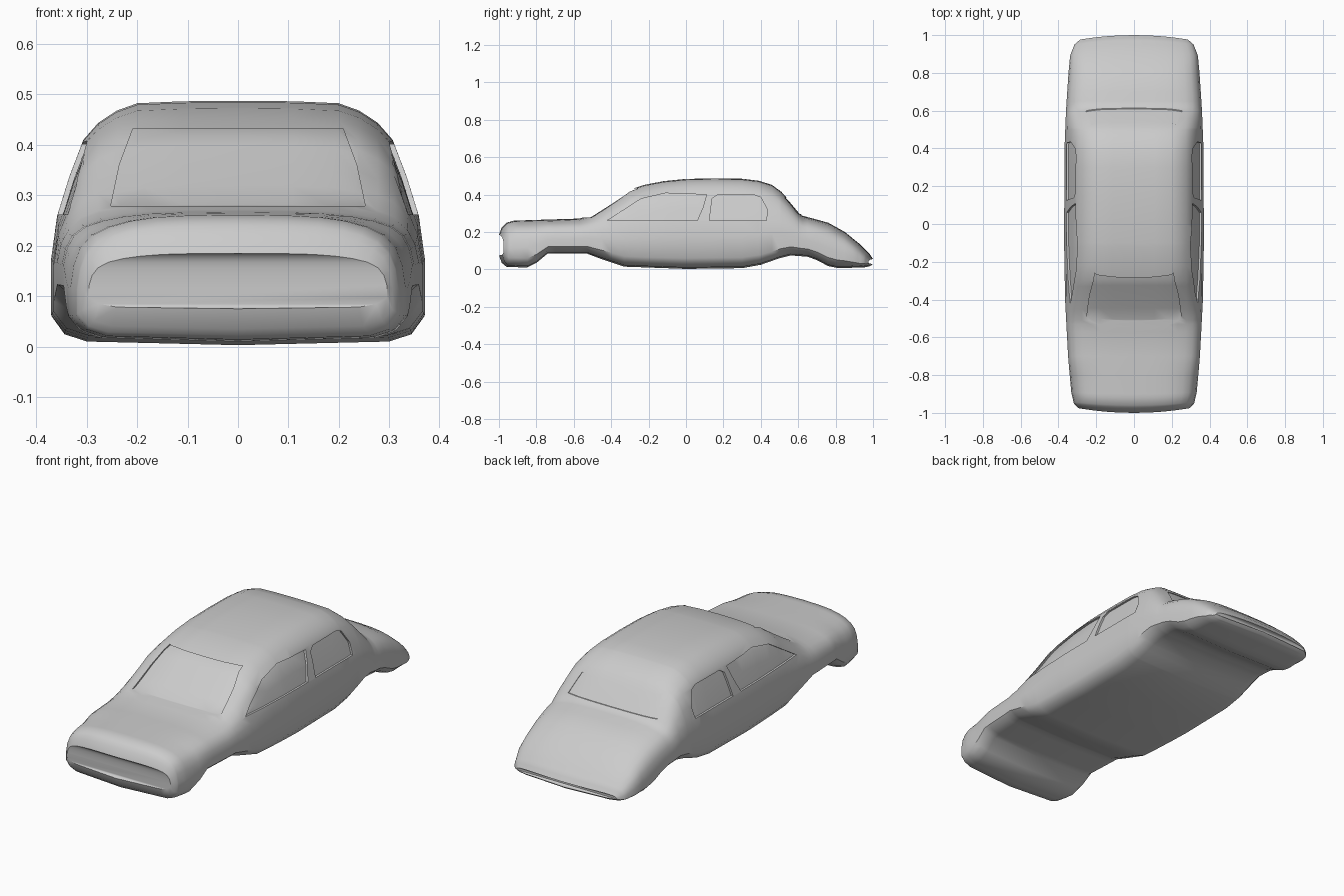
import bpy, bmesh, math

if "Cube" in bpy.data.objects:
    bpy.data.objects.remove(bpy.data.objects["Cube"])

# Side-view outlines (y, z) and plan outline (y, half width)
TOP = [(-1, .185), (-.985, .225), (-.96, .25), (-.92, .261), (-.8, .265), (-.57, .272), (-.51, .29),
       (-.4, .36), (-.3, .427), (-.22, .453), (-.12, .472), (0, .484), (.15, .487), (.3, .485),
       (.39, .474), (.46, .452), (.51, .415), (.56, .36), (.62, .288), (.68, .272), (.76, .25),
       (.85, .2), (.93, .135), (.98, .085), (1, .055)]
BOTTOM = [(-1, .075), (-.985, .035), (-.96, .014), (-.85, .01), (-.8, .035), (-.74, .085), (-.53, .085),
          (-.45, .055), (-.33, .015), (0, .003), (.3, .007), (.4, .025), (.5, .06), (.56, .075),
          (.65, .068), (.7, .05), (.76, .018), (.81, .008), (.95, .01), (.985, .018), (1, .03)]
WIDTH = [(-1, .295), (-.97, .318), (-.9, .332), (-.7, .349), (-.4, .365), (-.1, .37), (.4, .368),
         (.6, .36), (.8, .347), (.9, .338), (.97, .315), (1, .285)]
# Half cross-sections from top centre to bottom centre: (fraction of width, fraction of height)
CABIN = [(0, 1), (.3, .998), (.54, .99), (.65, .96), (.75, .91), (.83, .84), (.905, .69), (.97, .53),
         (1, .36), (1, .12), (.93, .045), (.81, .015), (0, 0)]
HOOD = [(0, 1), (.3, .995), (.5, .98), (.65, .95), (.77, .905), (.87, .84), (.94, .74), (.98, .6),
        (1, .42), (1, .2), (.93, .085), (.81, .03), (0, 0)]


def sample(curve, y):
    for (a, u), (b, v) in zip(curve, curve[1:]):
        if y <= b:
            return u + (v - u) * (y - a) / (b - a)
    return curve[-1][1]


def loft(name, inset=0):
    bm = bmesh.new()
    rings = []
    for y in sorted({p[0] for p in TOP + BOTTOM + WIDTH}):
        t, b, w = (sample(c, y) for c in (TOP, BOTTOM, WIDTH))
        k = min(1, max(0, (t - .27) / .19))
        half = []
        for (cx, cz), (hx, hz) in zip(CABIN, HOOD):
            x = w * (hx + (cx - hx) * k)
            yy = y * (1 - .028 * (x / .31) ** 2 * abs(y) ** 12)
            half.append((x, yy, b + (t - b) * (hz + (cz - hz) * k)))
        pts = half + [(-x, v, z) for x, v, z in half[-2:0:-1]]
        rings.append([bm.verts.new(p) for p in pts])
    n = len(rings[0])
    for r, s in zip(rings, rings[1:]):
        for i in range(n):
            j = (i + 1) % n
            bm.faces.new((r[i], r[j], s[j], s[i]))
    # end caps as strips from side to side
    for r in (rings[0], rings[-1]):
        for i in range(n // 2):
            q = [r[i], r[i + 1], r[-i - 1], r[-i % n]]
            bm.faces.new(list(dict.fromkeys(q)))
    bmesh.ops.recalc_face_normals(bm, faces=bm.faces)
    bm.normal_update()
    if inset:
        for v, d in [(v, v.normal.copy()) for v in bm.verts]:
            v.co -= d * inset
    return finish(bm, name)


def finish(bm, name):
    me = bpy.data.meshes.new(name)
    bm.to_mesh(me)
    bm.free()
    ob = bpy.data.objects.new(name, me)
    bpy.context.collection.objects.link(ob)
    return ob


def prism(name, pts, place, near, far):
    bm = bmesh.new()
    a = [bm.verts.new(place(u, v, near)) for u, v in pts]
    b = [bm.verts.new(place(u, v, far)) for u, v in pts]
    bm.faces.new(a)
    bm.faces.new(b)
    for i in range(len(a)):
        j = (i + 1) % len(a)
        bm.faces.new((a[i], a[j], b[j], b[i]))
    bmesh.ops.recalc_face_normals(bm, faces=bm.faces)
    return finish(bm, name)


def cut(ob, tool):
    bpy.context.view_layer.objects.active = ob
    m = ob.modifiers.new("cut", 'BOOLEAN')
    m.operation, m.solver, m.object = 'DIFFERENCE', 'EXACT', tool
    bpy.ops.object.modifier_apply(modifier=m.name)


body = loft("car_body")

# Window outlines
windshield = [(-.252, .279), (.252, .279), (.235, .36), (.208, .432), (-.208, .432), (-.235, .36)]
rear_glass = [(-.255, .296), (.255, .296), (.225, .385), (-.225, .385)]
front_side = [(-.42, .262), (.06, .262), (.09, .33), (.11, .4), (-.11, .408), (-.24, .378)]
rear_side = [(.125, .262), (.43, .262), (.435, .32), (.4, .385), (.36, .4), (.17, .4), (.14, .38)]

along_y = lambda u, v, d: (u, d, v)
along_x = lambda u, v, d: (d, u, v)
cutters = [(windshield, along_y, -.7, 0, .01), (rear_glass, along_y, .8, .3, .004)]
for s in (1, -1):
    cutters += [(front_side, along_x, s * .45, s * .2, .01), (rear_side, along_x, s * .45, s * .2, .01)]

# Sink each window by a constant depth that follows the body surface
for pts, place, near, far, depth in cutters:
    core = loft("window_core", depth)
    tool = prism("window_cutter", pts, place, near, far)
    cut(tool, core)
    cut(body, tool)
    for o in (core, tool):
        bpy.data.objects.remove(o)

bpy.ops.object.select_all(action='DESELECT')
body.select_set(True)
bpy.context.view_layer.objects.active = body
bpy.ops.object.shade_smooth_by_angle(angle=math.radians(40))
